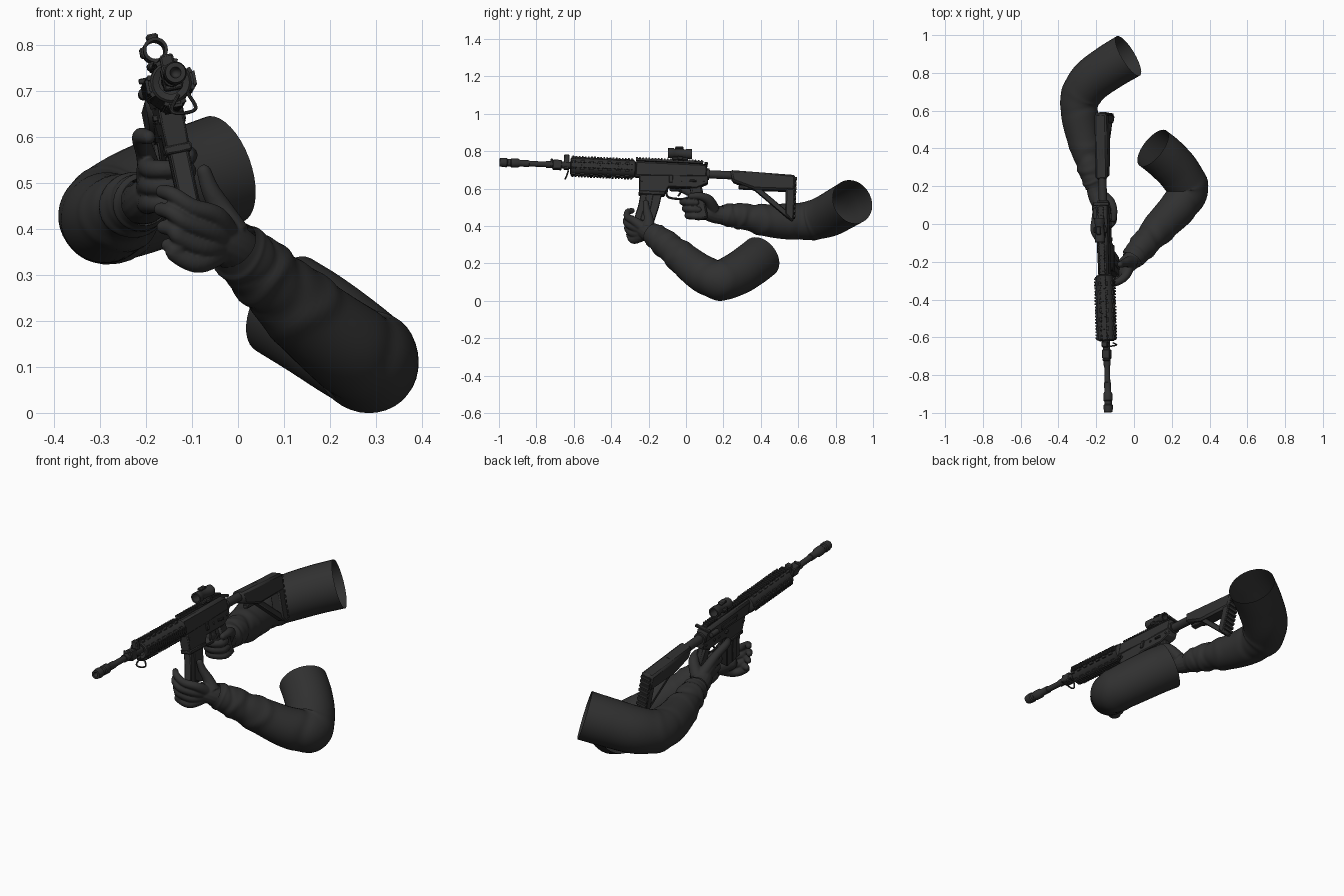
import bpy, bmesh, math
from mathutils import Vector, Matrix

mat = bpy.data.materials.new("charcoal")
mat.diffuse_color = (0.03, 0.03, 0.03, 1)

# Rifle frame: slightly pitched, yawed and rolled
Y = Vector((-0.028, 1, -0.045)).normalized()
Z = Vector((-0.2, 0, 0.98))
Z = (Z - Y * Z.dot(Y)).normalized()
X = Y.cross(Z)
GUN = Matrix.Translation((-0.163, 0, 0.692)) @ Matrix((X, Y, Z)).transposed().to_4x4()


def up(y, z):
    """Side-view height to height above the bore line."""
    return (z - 0.692 + 0.045 * y) / 0.98


def finish(name, bm, m=None, bevel=0, angle=35):
    bmesh.ops.remove_doubles(bm, verts=bm.verts, dist=1e-5)
    bmesh.ops.recalc_face_normals(bm, faces=bm.faces)
    me = bpy.data.meshes.new(name)
    bm.to_mesh(me)
    bm.free()
    me.materials.append(mat)
    me.shade_smooth()
    me.set_sharp_from_angle(angle=math.radians(angle))
    ob = bpy.data.objects.new(name, me)
    bpy.context.collection.objects.link(ob)
    if m:
        ob.matrix_world = m
    if bevel:
        b = ob.modifiers.new("bevel", 'BEVEL')
        b.width, b.segments, b.limit_method = bevel, 1, 'ANGLE'
    return ob


def slab(name, pts, width, a=0, bevel=0.004):
    """Side profile (y, z) extruded across the rifle."""
    bm = bmesh.new()
    f = bm.faces.new([bm.verts.new((a - width / 2, y, up(y, z))) for y, z in pts])
    r = bmesh.ops.extrude_face_region(bm, geom=[f])
    bmesh.ops.translate(bm, vec=(width, 0, 0), verts=[v for v in r["geom"] if isinstance(v, bmesh.types.BMVert)])
    return finish(name, bm, GUN, bevel)


def boxes(name, items, bevel=0):
    """Boxes in rifle space: (a, y, u, sa, sy, su, roll)."""
    bm = bmesh.new()
    for a, y, u, sa, sy, su, roll in items:
        m = Matrix.Rotation(roll, 4, 'Y') @ Matrix.Translation((a, y, u)) @ Matrix.Diagonal((sa, sy, su, 1))
        bmesh.ops.create_cube(bm, size=1, matrix=m)
    return finish(name, bm, GUN, bevel)


def lathe(name, prof, u=0, a=0, n=24, axis=None, vents=False):
    """Profile (position, radius) turned round an axis along the bore (or axis matrix)."""
    bm = bmesh.new()
    rings = [[bm.verts.new((r * math.cos(2 * math.pi * k / n), y, r * math.sin(2 * math.pi * k / n)))
              for k in range(n)] for y, r in prof]
    for i in range(len(rings) - 1):
        for k in range(n):
            bm.faces.new((rings[i][k], rings[i][(k + 1) % n], rings[i + 1][(k + 1) % n], rings[i + 1][k]))
    if vents:
        bm.faces.ensure_lookup_table()
        pick = [f for i, f in enumerate(bm.faces) if (i // n) % 2 == 0 and (i % n) % (n // 4) in (1, n // 4 - 2)
                and 2 <= i // n < len(rings) - 3]
        bmesh.ops.inset_individual(bm, faces=pick, thickness=0.003, depth=0)
        bmesh.ops.inset_individual(bm, faces=pick, thickness=0.001, depth=-0.008)
    bmesh.ops.transform(bm, matrix=Matrix.Translation((a, 0, u)) @ (axis or Matrix()), verts=bm.verts)
    return finish(name, bm, GUN)


def sweep(bm, pts, n=16, sub=6, cap=True, folds=()):
    """Round limb through points (x, y, z, radius); folds are (place, spread, depth)."""
    P = [Vector(p) for p in pts]
    P = [2 * P[0] - P[1]] + P + [2 * P[-1] - P[-2]]
    S = []
    for i in range(1, len(P) - 2):
        p0, p1, p2, p3 = P[i - 1:i + 3]
        for j in range(sub):
            t = j / sub
            S.append(0.5 * (2 * p1 + (p2 - p0) * t + (2 * p0 - 5 * p1 + 4 * p2 - p3) * t * t
                            + (3 * p1 - p0 - 3 * p2 + p3) * t ** 3))
    S.append(P[-2])
    rings, side, old = [], None, None
    for i, s in enumerate(S):
        d = (S[min(i + 1, len(S) - 1)] - S[max(i - 1, 0)]).to_3d().normalized()
        side = d.orthogonal().normalized() if old is None else old.rotation_difference(d) @ side
        old, other, ring = d, d.cross(side), []
        for k in range(n):
            w = 2 * math.pi * k / n
            r, t = s[3], i / (len(S) - 1)
            for c, spread, depth in folds:
                r += depth * math.exp(-((t - c + 0.018 * math.sin(w * 2 + c * 40)) / spread) ** 2) * (0.7 + 0.3 * math.sin(w + c * 60))
            ring.append(bm.verts.new(s.to_3d() + r * (math.cos(w) * side + math.sin(w) * other)))
        rings.append(ring)
    for a, b in zip(rings, rings[1:]):
        for k in range(n):
            bm.faces.new((a[k], a[(k + 1) % n], b[(k + 1) % n], b[k]))
    if cap:
        bm.faces.new(rings[0][::-1])
        bm.faces.new(rings[-1])


def sleeve(name, pts):
    bm = bmesh.new()
    sweep(bm, pts, 36, 10, False, [(0.36, 0.02, 0.005), (0.45, 0.025, -0.005), (0.66, 0.02, 0.006), (0.73, 0.02, -0.007),
                                   (0.79, 0.02, 0.007), (0.85, 0.015, -0.004), (0.92, 0.02, 0.005)])
    return finish(name, bm, angle=80)


def hand(name, limbs):
    """Wrist and fingers fused into one soft glove."""
    bm = bmesh.new()
    for limb in limbs:
        sweep(bm, limb)
        x, y, z, r = limb[-1]
        bmesh.ops.create_icosphere(bm, subdivisions=2, radius=r, matrix=Matrix.Translation((x, y, z)))
    ob = finish(name, bm)
    m = ob.modifiers.new("fuse", 'REMESH')
    m.mode, m.voxel_size, m.use_smooth_shade = 'VOXEL', 0.004, True
    s = ob.modifiers.new("soften", 'SMOOTH')
    s.iterations, s.factor = 3, 0.5


# Barrel, muzzle device and gas block
lathe("barrel", [(-0.9, 0), (-0.9, 0.015), (-0.75, 0.015), (-0.75, 0.019), (-0.55, 0.019), (-0.55, 0)], 0.004)
lathe("muzzle", [(-0.93, 0), (-0.998, 0.012), (-0.998, 0.022), (-0.975, 0.025), (-0.96, 0.025), (-0.955, 0.02), (-0.94, 0.02),
                 (-0.935, 0.024), (-0.9, 0.024), (-0.89, 0.018), (-0.84, 0.018), (-0.83, 0)], 0.004)
boxes("gas_block", [(0, -0.69, 0.004, 0.042, 0.05, 0.05, 0), (0, -0.64, 0.02, 0.03, 0.03, 0.08, 0),
                    (0, -0.72, 0.012, 0.036, 0.014, 0.046, 0)], 0.004)

# Handguard with vents and four toothed rails
steps = [-0.615 + 0.335 * i / 14 for i in range(15)]
lathe("handguard", [(-0.615, 0.026), (-0.62, 0.04)] + [(y, 0.045) for y in steps] + [(-0.275, 0.046), (-0.265, 0.03)],
      vents=True)
rails = []
for q in range(4):
    rails.append((0, -0.448, 0.044, 0.024, 0.335, 0.01, q * math.pi / 2))
    rails += [(0, -0.605 + 0.0165 * i, 0.051, 0.03, 0.009, 0.008, q * math.pi / 2) for i in range(20)]
boxes("handguard_rails", rails)
bm = bmesh.new()
sweep(bm, [(0.01, -0.63, -0.03, 0.004), (-0.012, -0.64, -0.06, 0.004), (0.005, -0.645, -0.072, 0.004),
           (0.04, -0.64, -0.068, 0.004), (0.03, -0.63, -0.03, 0.004)], 8)
finish("sling_loop", bm, GUN)

# Receiver
slab("upper_receiver", [(-0.275, 0.745), (0.1, 0.728), (0.115, 0.71), (0.115, 0.655), (-0.275, 0.66)], 0.058, bevel=0.01)
slab("lower_receiver", [(-0.25, 0.675), (0.12, 0.665), (0.12, 0.625), (0.06, 0.6), (-0.09, 0.605), (-0.115, 0.56), (-0.245, 0.57)], 0.052)
boxes("top_rail", [(0, -0.09, 0.052, 0.024, 0.36, 0.012, 0)] +
      [(0, -0.265 + 0.0165 * i, 0.059, 0.031, 0.009, 0.008, 0) for i in range(22)])
boxes("receiver_details", [(0, 0.105, 0.042, 0.085, 0.018, 0.012, 0), (-0.03, -0.09, 0.0, 0.008, 0.13, 0.03, 0),
                           (0.029, -0.08, -0.05, 0.01, 0.02, 0.04, 0), (0.029, 0.04, -0.055, 0.012, 0.035, 0.01, 0),
                           (-0.03, -0.08, -0.05, 0.012, 0.02, 0.014, 0)], 0.002)
side = Matrix.Rotation(math.radians(90), 4, 'Z')
for i, y in enumerate((-0.235, -0.02, 0.02, 0.095)):
    lathe("receiver_pin_%d" % i, [(-0.03, 0), (-0.03, 0.007), (0.03, 0.007), (0.03, 0)], up(y, 0.64), 0, 12,
          Matrix.Translation((0, y, 0)) @ side)
lathe("forward_assist", [(0.02, 0), (0.03, 0.013), (0.085, 0.013), (0.09, 0)], 0.012, -0.038, 16)
boxes("magazine_well_lip", [(0, -0.178, up(-0.178, 0.573), 0.06, 0.14, 0.02, 0)], 0.004)

# Magazine, grip, trigger
slab("magazine", [(-0.235, 0.6), (-0.118, 0.6), (-0.137, 0.5), (-0.165, 0.405), (-0.27, 0.43), (-0.248, 0.51)], 0.04)
slab("magazine_rib", [(-0.205, 0.6), (-0.165, 0.6), (-0.18, 0.5), (-0.205, 0.42), (-0.235, 0.43), (-0.215, 0.51)], 0.047, bevel=0.002)
slab("pistol_grip", [(0.02, 0.62), (0.085, 0.62), (0.13, 0.44), (0.065, 0.43)], 0.04, bevel=0.01)
bm = bmesh.new()
sweep(bm, [(0, y, up(y, z), 0.006) for y, z in ((-0.1, 0.6), (-0.09, 0.555), (-0.01, 0.545), (0.04, 0.565))], 8)
sweep(bm, [(0, y, up(y, z), 0.005) for y, z in ((-0.03, 0.61), (-0.025, 0.58), (-0.038, 0.56))], 8)
finish("trigger_and_guard", bm, GUN)

# Buffer tube and skeleton stock
lathe("buffer_tube", [(0.11, 0), (0.11, 0.03), (0.125, 0.03), (0.125, 0.022), (0.4, 0.022), (0.4, 0)], -0.01)
slab("stock_body", [(0.235, 0.695), (0.585, 0.668), (0.585, 0.585), (0.37, 0.592), (0.25, 0.635)], 0.066, bevel=0.01)
slab("stock_butt", [(0.535, 0.62), (0.585, 0.62), (0.585, 0.43), (0.57, 0.428), (0.54, 0.46)], 0.056, bevel=0.006)
slab("stock_strut", [(0.36, 0.6), (0.405, 0.595), (0.56, 0.468), (0.56, 0.435)], 0.04)
boxes("butt_ridges", [(0, 0.588, up(0.58, 0.45 + 0.025 * i), 0.054, 0.01, 0.014, 0) for i in range(9)])
boxes("stock_lever", [(0, 0.33, up(0.33, 0.605), 0.03, 0.09, 0.02, 0)], 0.004)

# Optic: open tube on a clamp mount
lathe("optic_tube", [(-0.1, 0.02), (-0.1, 0.027), (-0.07, 0.027), (-0.065, 0.024), (-0.005, 0.024), (0, 0.027), (0.028, 0.027),
                     (0.028, 0.02), (-0.1, 0.02)], 0.096)
boxes("optic_mount", [(0, -0.035, 0.064, 0.046, 0.085, 0.016, 0), (0.026, -0.035, 0.066, 0.016, 0.03, 0.018, 0),
                      (0, -0.04, 0.126, 0.026, 0.045, 0.014, 0), (-0.026, -0.035, 0.096, 0.014, 0.03, 0.024, 0)], 0.004)

# Sleeves, open at the shoulder
sleeve("right_sleeve", [(-0.03, 0.89, 0.53, 0.121), (-0.13, 0.83, 0.495, 0.119), (-0.23, 0.755, 0.455, 0.115),
                        (-0.285, 0.665, 0.43, 0.104), (-0.285, 0.56, 0.425, 0.098), (-0.263, 0.44, 0.43, 0.087),
                        (-0.235, 0.32, 0.45, 0.071), (-0.213, 0.24, 0.457, 0.063), (-0.203, 0.19, 0.46, 0.052)])
sleeve("left_sleeve", [(0.1, 0.402, 0.235, 0.117), (0.165, 0.35, 0.195, 0.117), (0.24, 0.27, 0.143, 0.114),
                       (0.284, 0.18, 0.112, 0.108), (0.235, 0.09, 0.145, 0.1), (0.15, 0.0, 0.213, 0.089),
                       (0.07, -0.09, 0.29, 0.076), (0.015, -0.155, 0.34, 0.067), (-0.01, -0.19, 0.365, 0.056)])

# Right hand closed round the grip
rh = [[(-0.21, 0.25, 0.457, 0.048), (-0.2, 0.17, 0.46, 0.048), (-0.185, 0.12, 0.475, 0.046), (-0.175, 0.09, 0.49, 0.036)],
      [(-0.185, 0.14, 0.49, 0.03), (-0.2, 0.05, 0.56, 0.022), (-0.212, -0.03, 0.6, 0.019), (-0.195, -0.075, 0.6, 0.016)],
      [(-0.17, 0.15, 0.49, 0.032), (-0.13, 0.12, 0.54, 0.027), (-0.108, 0.075, 0.56, 0.02), (-0.108, 0.025, 0.56, 0.016)]]
for i in range(3):
    z, d = 0.53 - 0.037 * i, 0.014 * i
    rh.append([(-0.19, 0.15, 0.47, 0.03), (-0.197, 0.06 + d, z, 0.024), (-0.185, -0.005 + d, z, 0.021),
               (-0.145, -0.015 + d, z, 0.019), (-0.11, 0.015 + d, z - 0.003, 0.018), (-0.11, 0.055 + d, z - 0.006, 0.016)])
hand("right_hand", rh)

# Left hand holding the magazine from below
lh = [[(0.02, -0.15, 0.335, 0.05), (-0.01, -0.19, 0.36, 0.05), (-0.045, -0.22, 0.378, 0.048), (-0.08, -0.25, 0.385, 0.038)],
      [(-0.01, -0.2, 0.39, 0.036), (-0.035, -0.2, 0.44, 0.026), (-0.06, -0.21, 0.485, 0.02), (-0.074, -0.215, 0.525, 0.016)]]
for i in range(4):
    s = (0, 0.004, -0.002, -0.012)[i]
    z, x = 0.43 - 0.033 * i, -0.045 - 0.013 * i
    lh.append([(-0.02, -0.2, 0.37, 0.034), (x, -0.275, z - 0.004, 0.023), (x - 0.055, -0.312 - s, z + 0.018, 0.019),
               (-0.142 - s, -0.312 - s, z + 0.045 - 0.005 * i, 0.017), (-0.165 - s, -0.288, z + 0.052 - 0.006 * i, 0.015)])
hand("left_hand", lh)
